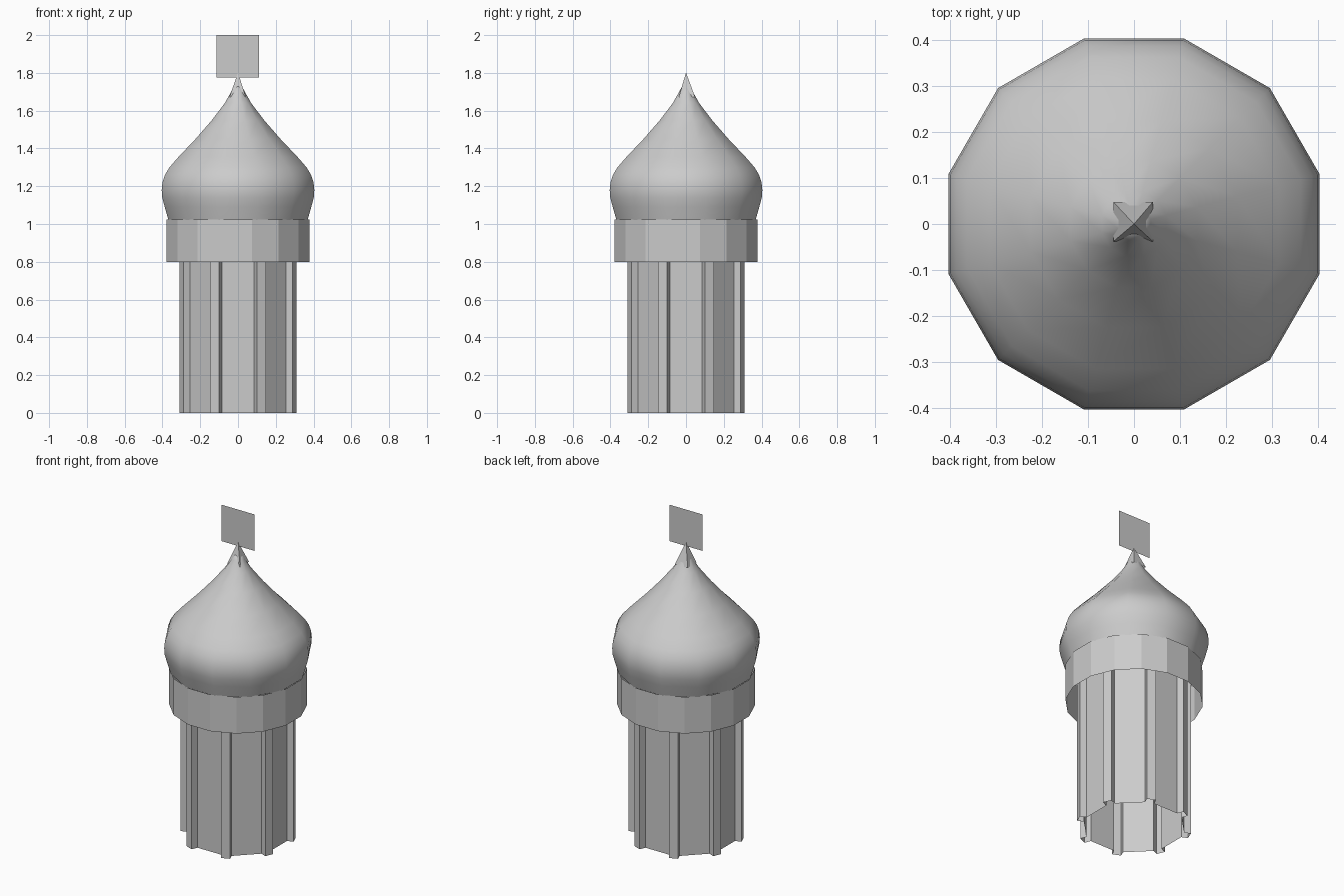
import bpy
from math import sin, cos, pi, radians

if "Cube" in bpy.data.objects:
    bpy.data.objects.remove(bpy.data.objects["Cube"])


def make(name, verts, faces, smooth=None):
    mesh = bpy.data.meshes.new(name)
    mesh.from_pydata(verts, [], faces)
    mesh.update()
    ob = bpy.data.objects.new(name, mesh)
    bpy.context.collection.objects.link(ob)
    if smooth:
        bpy.ops.object.select_all(action='DESELECT')
        ob.select_set(True)
        bpy.context.view_layer.objects.active = ob
        bpy.ops.object.shade_smooth_by_angle(angle=radians(smooth))
    return ob


def loft(name, rings, tip=None, smooth=None):
    """Skin equal-sized closed rings of points, optionally closing on a tip."""
    n = len(rings[0])
    verts = [p for r in rings for p in r]
    faces = [(k * n + i, k * n + (i + 1) % n, (k + 1) * n + (i + 1) % n, (k + 1) * n + i)
             for k in range(len(rings) - 1) for i in range(n)]
    if tip:
        verts.append(tip)
        base = (len(rings) - 1) * n
        faces += [(base + i, base + (i + 1) % n, len(verts) - 1) for i in range(n)]
    return make(name, verts, faces, smooth)


def polygon(n, radius, z, offset):
    return [(radius * cos(offset + 2 * pi * i / n), radius * sin(offset + 2 * pi * i / n), z)
            for i in range(n)]


# Tower shaft: open octagonal wall with eight square ribs at the corners
INNER, OUTER, HALF = 0.285, 0.324, 0.026
outline = []
for i in range(8):
    a = pi / 8 + i * pi / 4
    for d, w in ((INNER, -HALF), (OUTER, -HALF), (OUTER, HALF), (INNER, HALF)):
        outline.append((d * cos(a) - w * sin(a), d * sin(a) + w * cos(a)))
loft("ribbed_shaft", [[(x, y, z) for x, y in outline] for z in (0, 1.02)])

# Collar: thin open band
loft("collar_band", [polygon(16, 0.385, z, pi / 16) for z in (0.8, 1.025)])

# Onion dome: twelve-sided turned profile (half width, z)
profile = [(0.368, 1.02), (0.388, 1.09), (0.401, 1.14), (0.404, 1.18), (0.40, 1.22),
           (0.387, 1.26), (0.363, 1.30), (0.315, 1.355), (0.225, 1.45), (0.138, 1.55),
           (0.070, 1.64), (0.036, 1.70)]
loft("onion_dome", [polygon(12, r / cos(pi / 12), z, pi / 12) for r, z in profile],
     tip=(0, 0, 1.77), smooth=35)

# Finial: small four-sided spike
spike = polygon(4, 0.043 * 2 ** 0.5, 1.672, pi / 4)
loft("finial_spike", [[(x - 0.002, y + 0.005, z) for x, y, z in spike]], tip=(0, 0, 1.802))

# Flat emblem plate on top
make("top_plate", [(-0.113, 0, 1.776), (0.111, 0, 1.776), (0.111, 0, 2.0), (-0.113, 0, 2.0)],
     [(0, 1, 2, 3)])
